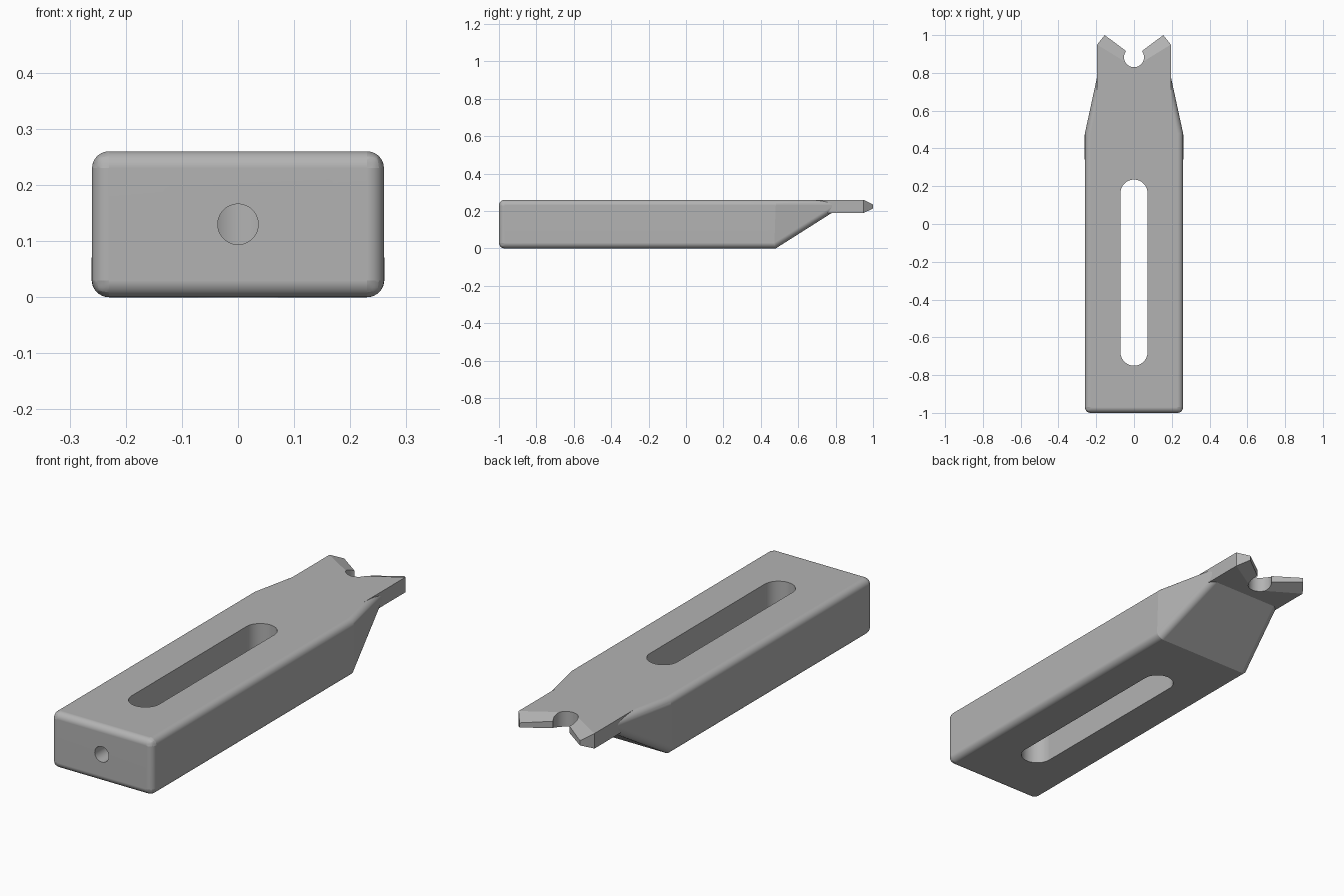
import bpy, bmesh, math
from mathutils import Matrix

if "Cube" in bpy.data.objects:
    bpy.data.objects.remove(bpy.data.objects["Cube"])

steel = bpy.data.materials.new("plain grey steel")
steel.use_nodes = True
GREY = (0.45, 0.45, 0.45, 1)
steel.diffuse_color = GREY
steel.node_tree.nodes["Principled BSDF"].inputs["Base Color"].default_value = GREY

TOP, HALF, NECK, LIP = 0.26, 0.26, 0.195, 0.19
FOLD, RAMP_END = 0.48, 0.78


def make_object(name, bm):
    bmesh.ops.recalc_face_normals(bm, faces=bm.faces)
    mesh = bpy.data.meshes.new(name)
    bm.to_mesh(mesh)
    bm.free()
    mesh.materials.append(steel)
    ob = bpy.data.objects.new(name, mesh)
    bpy.context.collection.objects.link(ob)
    return ob


def combine(target, tool, operation):
    tool.hide_render = True
    mod = target.modifiers.new(operation, 'BOOLEAN')
    mod.operation, mod.solver, mod.object = operation, 'EXACT', tool
    bpy.context.view_layer.objects.active = target
    bpy.ops.object.modifier_apply(modifier=mod.name)
    bpy.data.objects.remove(tool)


def cylinder(name, radius, length, matrix):
    bm = bmesh.new()
    bmesh.ops.create_cone(bm, cap_ends=True, segments=64, radius1=radius,
                          radius2=radius, depth=length, matrix=matrix)
    return make_object(name, bm)


# Main bar: rectangular sections lofted along y, tapering at the sides and underside
bm = bmesh.new()
rings = []
for y, w, low in ((-1, HALF, 0), (FOLD, HALF, 0), (RAMP_END, NECK, LIP)):
    rings.append([bm.verts.new((x, y, z)) for x, z in
                  ((-w, low), (w, low), (w, TOP), (-w, TOP))])
for a, b in zip(rings, rings[1:]):
    for i in range(4):
        j = (i + 1) % 4
        bm.faces.new((a[i], a[j], b[j], b[i]))
bm.faces.new(rings[0])
bm.faces.new(rings[-1])
# Round the lengthwise edges and the front rim, leaving the folds crisp
rounded = [e for e in bm.edges
           if abs(e.verts[0].co.y - e.verts[1].co.y) > 0.1
           or max(v.co.y for v in e.verts) < -0.9]
bmesh.ops.bevel(bm, geom=rounded, offset=0.03, offset_type='OFFSET',
                segments=10, profile=0.5, affect='EDGES')
bar = make_object("clamp_bar", bm)

# Forked nose plate: flat lip whose notch edges are chamfered above and below
bm = bmesh.new()
outline = ((-NECK, 0.6), (NECK, 0.6), (NECK, 0.95), (0, 0.83), (-NECK, 0.95))
levels = []
for flat, tip, mid in ((TOP, 0.235, 0.242), (LIP, 0.213, 0.207)):
    face = [bm.verts.new((x, y, flat)) for x, y in outline]
    edge = [bm.verts.new(p) for p in
            ((0.155, 1, tip), (0, 0.884, mid), (-0.155, 1, tip))]
    bm.faces.new(face)
    bm.faces.new((face[2], edge[0], edge[1], face[3]))
    bm.faces.new((face[3], edge[1], edge[2], face[4]))
    levels.append(face[:3] + edge + face[4:])
up, down = levels
for i in range(len(up)):
    j = (i + 1) % len(up)
    bm.faces.new((up[i], up[j], down[j], down[i]))
nose = make_object("nose_plate", bm)
combine(bar, nose, 'UNION')

# Round relief at the root of the notch
combine(bar, cylinder("notch_relief", 0.053, 1, Matrix.Translation((0, 0.883, 0.2))),
        'DIFFERENCE')

# Long slot with round ends, cut right through
SLOT_R, SLOT_FRONT, SLOT_BACK = 0.0715, -0.75, 0.235
bm = bmesh.new()
points = []
for cy, start in ((SLOT_BACK - SLOT_R, 0), (SLOT_FRONT + SLOT_R, math.pi)):
    for i in range(33):
        a = start + math.pi * i / 32
        points.append(bm.verts.new((SLOT_R * math.cos(a), cy + SLOT_R * math.sin(a), -0.2)))
base = bm.faces.new(points)
walls = bmesh.ops.extrude_face_region(bm, geom=[base])
bmesh.ops.translate(bm, vec=(0, 0, 0.8),
                    verts=[g for g in walls["geom"] if isinstance(g, bmesh.types.BMVert)])
combine(bar, make_object("slot_cutter", bm), 'DIFFERENCE')

# Screw hole from the front face into the slot
drill = Matrix.Translation((0, -0.95, 0.13)) @ Matrix.Rotation(math.pi / 2, 4, 'X')
combine(bar, cylinder("screw_hole", 0.036, 0.5, drill), 'DIFFERENCE')

# Smooth the fillets and bores, keep folds and cut edges sharp
bpy.ops.object.select_all(action='DESELECT')
bar.select_set(True)
bpy.context.view_layer.objects.active = bar
bpy.ops.object.shade_smooth_by_angle(angle=math.radians(11))
weighted = bar.modifiers.new("even_shading", 'WEIGHTED_NORMAL')
weighted.keep_sharp = True
